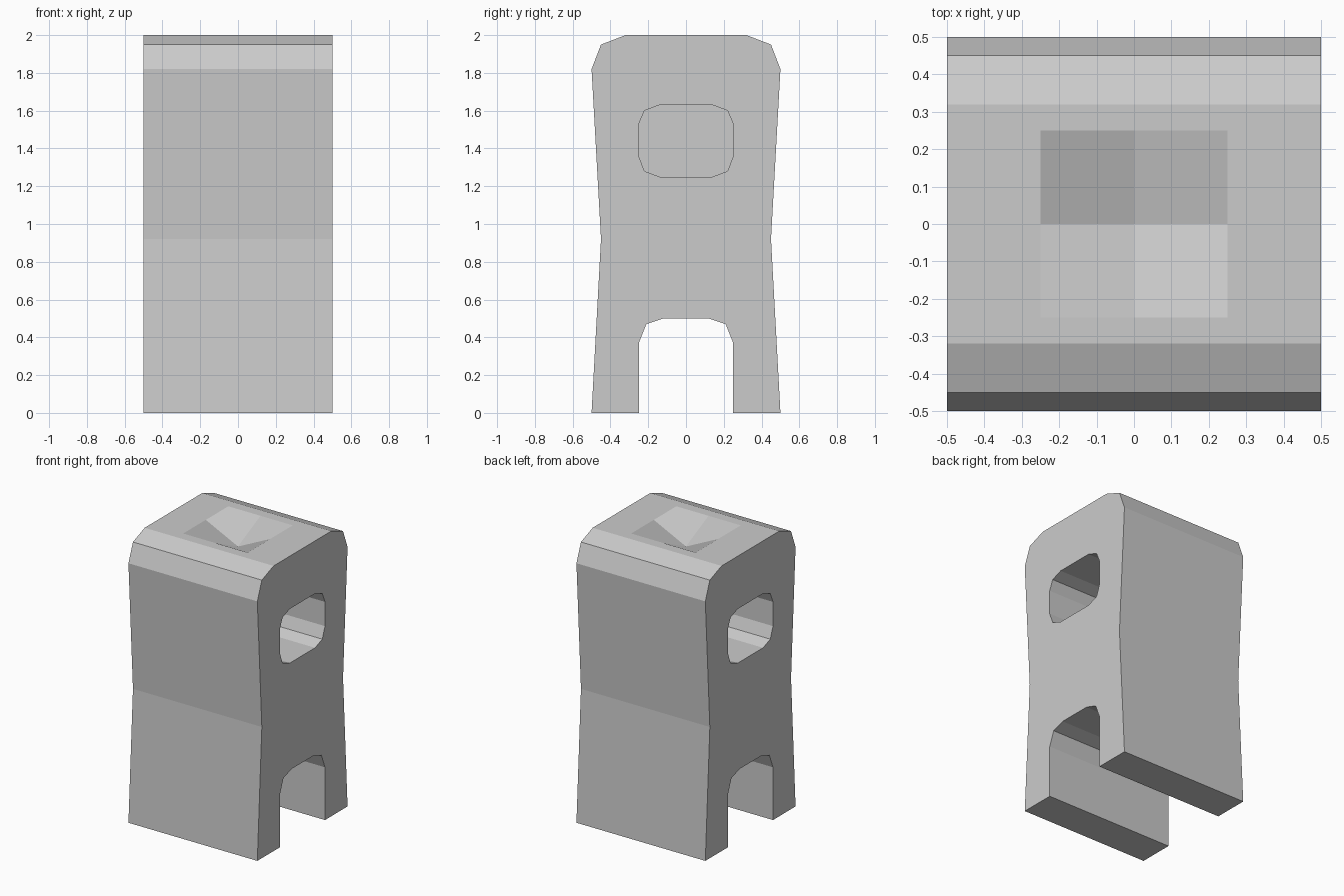
import bpy, bmesh
from mathutils import Vector

if "Cube" in bpy.data.objects:
    bpy.data.objects.remove(bpy.data.objects["Cube"])


def mirrored(half):
    """Close a half profile (y, z) by mirroring it across y = 0."""
    return half + [(-y, z) for y, z in reversed(half)]


def extrude_profile(name, points, x0, x1):
    """Extrude a (y, z) outline along x."""
    bm = bmesh.new()
    face = bm.faces.new([bm.verts.new((x0, y, z)) for y, z in points])
    res = bmesh.ops.extrude_face_region(bm, geom=[face], use_keep_orig=True)
    moved = [v for v in res["geom"] if isinstance(v, bmesh.types.BMVert)]
    bmesh.ops.translate(bm, verts=moved, vec=(x1 - x0, 0, 0))
    bmesh.ops.recalc_face_normals(bm, faces=bm.faces)
    mesh = bpy.data.meshes.new(name)
    obj = bpy.data.objects.new(name, mesh)
    bpy.context.collection.objects.link(obj)
    bm.to_mesh(mesh)
    bm.free()
    return obj


# waisted body with chamfered shoulders and an arch through the foot
body = extrude_profile("body", mirrored([
    (0.12, 0.5), (0.21, 0.47), (0.25, 0.37), (0.25, 0), (0.5, 0),
    (0.45, 0.92), (0.5, 1.82), (0.45, 1.95), (0.32, 2)]), -0.5, 0.5)

# square dimple in the top: four quads meeting at a sunken centre
bm = bmesh.new()
bm.from_mesh(body.data)
top = next(f for f in bm.faces if f.calc_center_median().z > 1.999)
bmesh.ops.inset_individual(bm, faces=[top], thickness=0.1)
for v in top.verts:
    v.co.x = 0.25 if v.co.x > 0 else -0.25
    v.co.y = 0.25 if v.co.y > 0 else -0.25
bmesh.ops.subdivide_edges(bm, edges=list(top.edges), cuts=1, use_grid_fill=True)
centre = min(bm.verts, key=lambda v: (v.co - Vector((0, 0, 2))).length)
centre.co.z = 1.88
bm.to_mesh(body.data)
bm.free()

# blind rounded recess in each side
recess = mirrored([(0.14, 1.25), (0.22, 1.28), (0.25, 1.36),
                   (0.25, 1.53), (0.22, 1.6), (0.14, 1.63)])
for side, x0, x1 in (("right", 0.05, 0.7), ("left", -0.7, -0.05)):
    cutter = extrude_profile(side + "_recess_cutter", recess, x0, x1)
    cutter.hide_render = True
    cutter.display_type = 'WIRE'
    mod = body.modifiers.new(side + "_recess", 'BOOLEAN')
    mod.operation = 'DIFFERENCE'
    mod.solver = 'EXACT'
    mod.object = cutter
